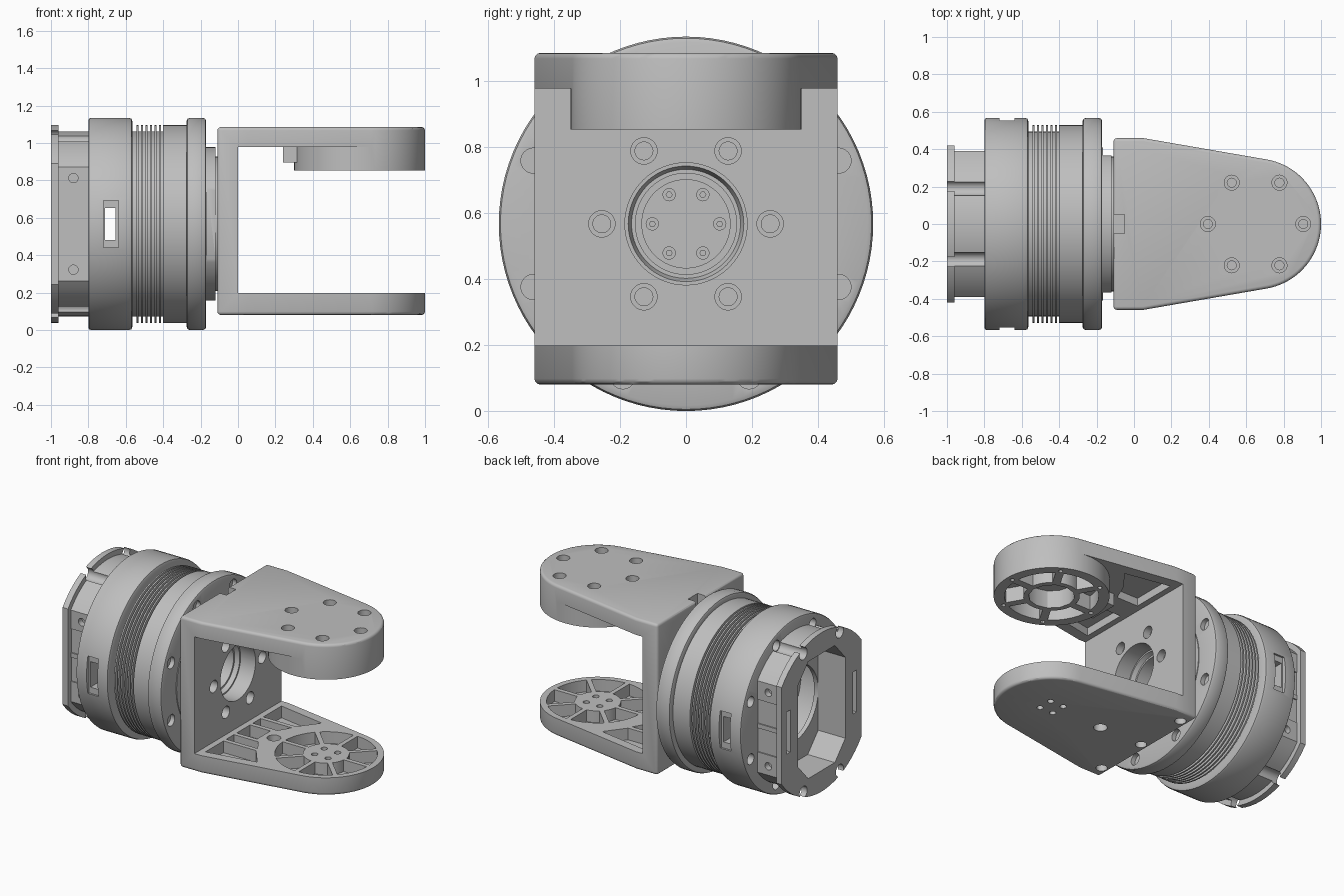
import bpy, bmesh
from math import sin, cos, asin, acos, pi, radians
from mathutils import Vector

cube = bpy.data.objects.get("Cube")
if cube:
    bpy.data.objects.remove(cube, do_unlink=True)

grey = bpy.data.materials.new("machined_grey")
grey.use_nodes = True
grey.diffuse_color = (0.52, 0.52, 0.52, 1)
grey.node_tree.nodes["Principled BSDF"].inputs["Base Color"].default_value = grey.diffuse_color

CZ = 0.567      # height of the motor axis
PIVOT = 0.65    # centre of the rounded bracket ends
AXES = {"x": lambda u, v, w: Vector((w, u, v + CZ)),
        "y": lambda u, v, w: Vector((v, w, u)),
        "z": lambda u, v, w: Vector((u, v, w))}


def prism(bm, outline, axis, lo, hi):
    rings = [[bm.verts.new(AXES[axis](u, v, w)) for u, v in outline] for w in (lo, hi)]
    n = len(outline)
    bm.faces.new(rings[0][::-1])
    bm.faces.new(rings[1])
    for i in range(n):
        j = (i + 1) % n
        bm.faces.new((rings[0][i], rings[0][j], rings[1][j], rings[1][i]))


def rect(u0, u1, v0, v1):
    return [(u0, v0), (u1, v0), (u1, v1), (u0, v1)]


def circle(u, v, r, n=32):
    return [(u + r * cos(2 * pi * i / n), v + r * sin(2 * pi * i / n)) for i in range(n)]


def around(count, r, start=0.0, u=0.0):
    return [(u + r * cos(radians(start) + 2 * pi * i / count),
             r * sin(radians(start) + 2 * pi * i / count)) for i in range(count)]


def sector(cx, a0, a1, r0, r1, gap, n=10):
    """Wedge between two spokes whose sides stay parallel."""
    pts = []
    for r, order in ((r1, range(n + 1)), (r0, range(n, -1, -1))):
        lo, hi = a0 + asin(gap / r), a1 - asin(gap / r)
        pts += [(cx + r * cos(lo + (hi - lo) * i / n), r * sin(lo + (hi - lo) * i / n)) for i in order]
    return pts


def clipped(r, half, n=20):
    """Circle with flat left and right sides."""
    a = acos(half / r)
    arc = [a + (pi - 2 * a) * i / n for i in range(n + 1)]
    return [(r * cos(t), r * sin(t)) for t in arc] + [(-r * cos(t), -r * sin(t)) for t in arc]


def lathe(bm, profile, n=96):
    rings = [[bm.verts.new((x, r * cos(2 * pi * i / n), CZ + r * sin(2 * pi * i / n)))
              for i in range(n)] for x, r in profile]
    for a, b in zip(rings, rings[1:]):
        for i in range(n):
            j = (i + 1) % n
            bm.faces.new((a[i], a[j], b[j], b[i]))
    bmesh.ops.remove_doubles(bm, verts=bm.verts, dist=1e-5)


def make(name, bm):
    bmesh.ops.recalc_face_normals(bm, faces=bm.faces)
    mesh = bpy.data.meshes.new(name)
    bm.to_mesh(mesh)
    bm.free()
    mesh.materials.append(grey)
    ob = bpy.data.objects.new(name, mesh)
    bpy.context.collection.objects.link(ob)
    return ob


def apply(ob, mod):
    bpy.context.view_layer.objects.active = ob
    bpy.ops.object.modifier_apply(modifier=mod.name)


def soften(ob, width):
    mod = ob.modifiers.new("edge", "BEVEL")
    mod.width, mod.segments, mod.angle_limit = width, 3, radians(40)
    apply(ob, mod)


def cut(ob, shapes):
    """Subtract a list of (outline, axis, lo, hi) prisms."""
    bm = bmesh.new()
    for s in shapes:
        prism(bm, *s)
    tool = make("cutter", bm)
    tool.hide_render = True
    mod = ob.modifiers.new("cut", "BOOLEAN")
    mod.object, mod.operation, mod.solver, mod.use_self = tool, "DIFFERENCE", "EXACT", True
    apply(ob, mod)
    bpy.data.objects.remove(tool, do_unlink=True)


def solid(name, *shape):
    bm = bmesh.new()
    prism(bm, *shape)
    return make(name, bm)


def finish(*obs):
    for ob in obs:
        ob.data.shade_smooth()
        ob.data.set_sharp_from_angle(angle=radians(30))


def pivot_arc(start, step, count):
    angles = [radians(start + step * i) for i in range(count)]
    return [(PIVOT + 0.35 * cos(t), 0.35 * sin(t)) for t in angles]


# U-shaped bracket: tapered outline with a round end
outline = [(-0.11, 0.459), (-0.11, -0.459), (0.05, -0.459)] + pivot_arc(-80, 4, 41) + [(0.05, 0.459)]
bracket = solid("bracket", outline, "z", 0.08, 1.085)
soften(bracket, 0.018)

# hollow between the arms, leaving a round bearing boss under the upper one
cut(bracket, [(rect(0.198, 0.852, 0, 1.2), "y", -0.6, 0.6)])
back = pivot_arc(-80, -4, 51)
cut(bracket, [([(0, 0.6), (0, -0.6), (back[0][0], -0.6)] + back + [(back[-1][0], 0.6)], "z", 0.8, 0.977)])

# bracket holes: axle bore, wall screws, counterbored top screws, cable notch
holes = [(circle(0, 0, 0.185, 64), "x", -0.2, 0.1)]
for y, z in around(6, 0.255):
    holes += [(circle(y, z, 0.027), "x", -0.2, -0.04), (circle(y, z, 0.04), "x", -0.05, 0.1)]
for x, y in around(6, 0.255, 0, PIVOT):
    holes += [(circle(x, y, 0.04), "z", 1.03, 1.2), (circle(x, y, 0.024), "z", 0.99, 1.04)]
holes.append((rect(-0.2, -0.05, -0.05, 0.05), "z", 1.0, 1.2))
cut(bracket, holes)

# weight-saving pockets on the inside of both arms
pockets = [(rect(0.04, 0.19, -0.07, 0.07), "z", 0.12, 0.25)]
for s in (1, -1):
    for shape in ([(0.04, 0.1), (0.22, 0.1), (0.27, 0.18), (0.04, 0.18)],
                  [(0.04, 0.21), (0.28, 0.21), (0.38, 0.34), (0.04, 0.4)]):
        pockets.append(([(x, s * y) for x, y in shape], "z", 0.12, 0.25))
    upper = [(0.04, 0.08), (0.2, 0.08), (0.25, 0.2), (0.35, 0.33), (0.04, 0.39)]
    pockets.append(([(x, s * y) for x, y in upper], "z", 0.93, 1.03))
cut(bracket, pockets)

# spoked wheel recess and through holes in the lower arm
wheel = [(sector(PIVOT, i * pi / 4, (i + 1) * pi / 4, 0.14, 0.31, 0.015), "z", 0.12, 0.25) for i in range(8)]
wheel += [(circle(x, y, 0.02, 16), "z", 0, 0.3) for x, y in around(4, 0.07, 45, PIVOT)]
wheel.append((circle(0.265, 0, 0.042), "z", 0, 0.3))
wheel += [(circle(-0.055, y, 0.035), "z", 0, 0.14) for y in (-0.37, 0, 0.37)]
cut(bracket, wheel)

# splined bearing seat in the boss, and its stop block
seat = [(sector(PIVOT, i * pi / 3, (i + 1) * pi / 3, 0.17, 0.285, 0.025), "z", 0.8, 0.95) for i in range(6)]
seat += [(circle(PIVOT, 0, 0.14, 12), "z", 0.8, 0.97)]
seat += [(circle(x, y, 0.014, 12), "z", 0.8, 0.92) for x, y in around(6, 0.31, 0, PIVOT)]
cut(bracket, seat)
stop = solid("boss_stop", rect(0.24, 0.32, -0.1, 0.1), "z", 0.895, 0.98)

# motor body: hollow rear ring, cooling fins, front flange, hub and deep bore
profile = [(-0.55, 0), (-0.55, 0.43), (-0.77, 0.43), (-0.77, 0.25),
           (-0.8, 0.25), (-0.8, 0.554), (-0.796, 0.563), (-0.787, 0.567), (-0.583, 0.567),
           (-0.57, 0.563), (-0.565, 0.55), (-0.565, 0.495)]
for i in range(6):
    x = -0.543 + i * 0.024
    profile += [(x, 0.495), (x, 0.53), (x + 0.01, 0.53), (x + 0.01, 0.495)]
profile += [(-0.4, 0.495), (-0.4, 0.53), (-0.275, 0.53), (-0.275, 0.55), (-0.27, 0.562), (-0.258, 0.567),
            (-0.188, 0.567), (-0.175, 0.562), (-0.17, 0.55), (-0.17, 0.41), (-0.12, 0.41), (-0.12, 0.36),
            (-0.11, 0.36), (-0.11, 0.175), (-0.14, 0.165), (-0.14, 0.153), (-0.38, 0.153),
            (-0.38, 0.135), (-0.37, 0.135), (-0.37, 0)]
bm = bmesh.new()
lathe(bm, profile)
body = make("motor_body", bm)
slots = [(rect(CZ - 0.085, CZ + 0.085, -0.71, -0.655), "y", -0.7, 0.7)]
for lo, hi in ((-0.7, -0.54), (0.54, 0.7)):
    slots.append((rect(CZ - 0.125, CZ + 0.125, -0.72, -0.64), "y", lo, hi))
for y, z in around(8, 0.5, 22.5):
    slots += [(circle(y, z, 0.038), "x", -0.2, -0.1), (circle(y, z, 0.035), "x", -0.9, -0.74)]
for s in (1, -1):    # flats on the hub sides
    slots.append((rect(CZ - 0.21, CZ + 0.31, -0.165, -0.1), "y", *sorted((s * 0.365, s * 0.5))))
cut(body, slots)

# output screws at the end of the bore
bm = bmesh.new()
for y, z in around(6, 0.102):
    prism(bm, circle(y, z, 0.02, 24), "x", -0.38, -0.355)
screws = make("output_screws", bm)
cut(screws, [(circle(y, z, 0.009, 6), "x", -0.365, -0.3) for y, z in around(6, 0.102)])

# rear housing and end plate with a shared octagonal opening and screw channels
opening = [(0.25, -0.27), (0.25, 0.27), (0.14, 0.39), (-0.14, 0.39),
           (-0.25, 0.27), (-0.25, -0.27), (-0.14, -0.39), (0.14, -0.39)]
shared = [(opening, "x", -1.1, -0.7)]
shared += [(circle(y, z, 0.04), "x", -1.1, -0.7) for y, z in around(8, 0.5, 22.5) if abs(y) < 0.3]
for s in (1, -1):
    shared.append((rect(*sorted((s * 0.33, s * 0.37)), -0.14, 0.14), "x", -1.1, -0.94))
housing = solid("rear_housing", clipped(0.495, 0.39), "x", -0.97, -0.79)
side = []
for lo, hi in ((-0.5, -0.35), (0.35, 0.5)):
    side += [(circle(z, -0.88, 0.025, 20), "y", lo, hi) for z in (CZ - 0.245, CZ + 0.245)]
for s in (1, -1):    # shallow side recesses split by a rib
    for z in (CZ - 0.09, CZ + 0.1):
        side.append((rect(z - 0.08, z + 0.08, -0.965, -0.78), "y", *sorted((s * 0.382, s * 0.5))))
cut(housing, shared + side)
plate = solid("rear_plate", clipped(0.53, 0.42), "x", -1.0, -0.96)
cut(plate, shared)

finish(bracket, stop, body, screws, housing, plate)
